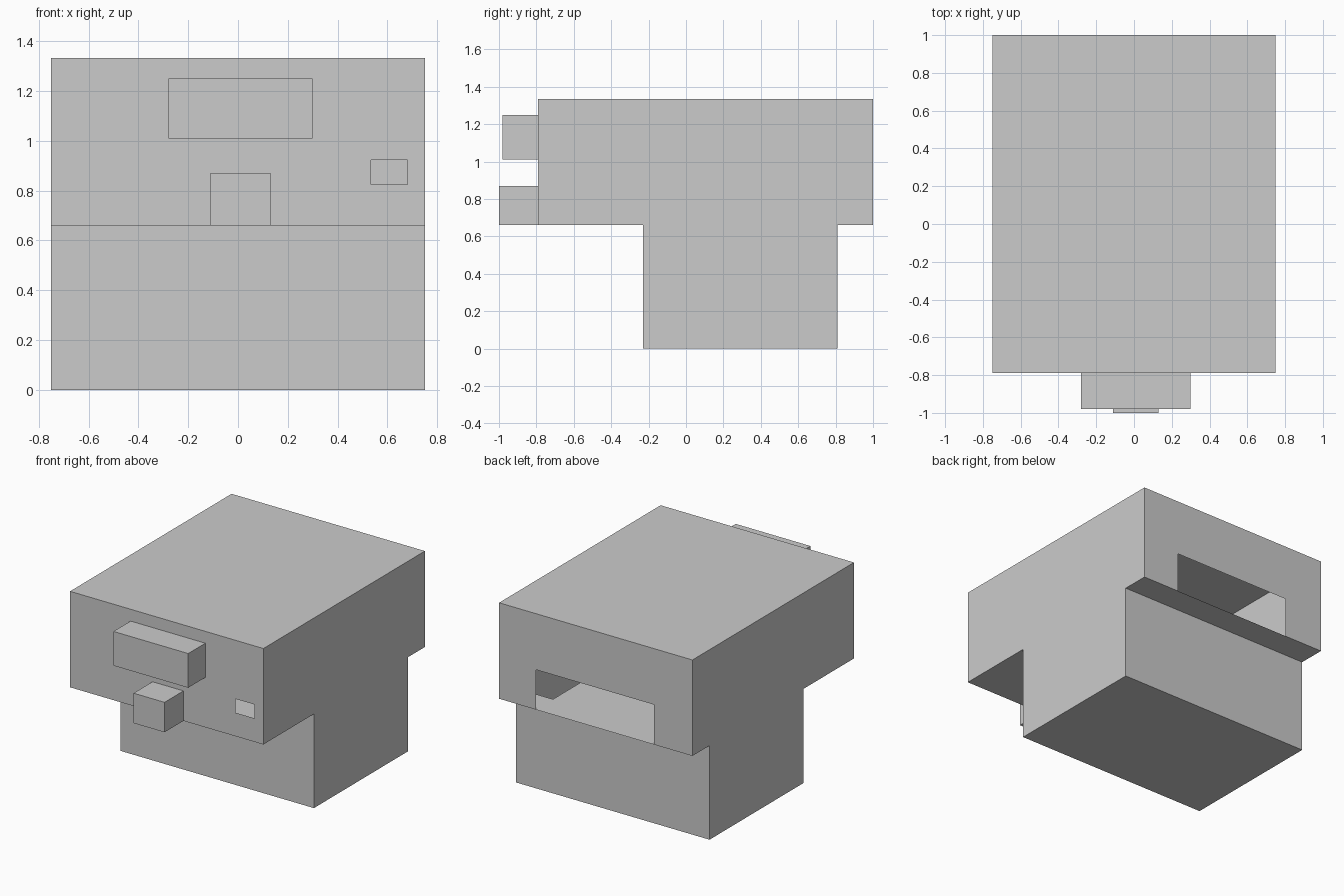
import bpy
import bmesh

if "Cube" in bpy.data.objects:
    bpy.data.objects.remove(bpy.data.objects["Cube"])


def panel(bm, axis, pos, sign, us, vs, holes=()):
    """Flat panel across one axis, facing sign; us and vs are its extents on
    the other two axes (in xyz order); rectangular holes (u0, u1, v0, v1)."""
    us = sorted(set(us) | {u for h in holes for u in h[:2]})
    vs = sorted(set(vs) | {v for h in holes for v in h[2:]})
    for u0, u1 in zip(us, us[1:]):
        for v0, v1 in zip(vs, vs[1:]):
            cu, cv = (u0 + u1) / 2, (v0 + v1) / 2
            if any(a < cu < b and c < cv < d for a, b, c, d in holes):
                continue
            verts = []
            for u, v in ((u0, v0), (u1, v0), (u1, v1), (u0, v1)):
                co = [u, v]
                co.insert(axis, pos)
                verts.append(bm.verts.new(co))
            face = bm.faces.new(verts)
            face.normal_update()
            if face.normal[axis] * sign < 0:
                face.normal_flip()


def shell(name, x, y, z, holes=None, skip=()):
    """Thin hollow box; holes and skipped sides are keyed by (axis, side)."""
    bm = bmesh.new()
    ext = (x, y, z)
    for axis in range(3):
        u, v = [ext[i] for i in range(3) if i != axis]
        for side in (0, 1):
            if (axis, side) not in skip:
                panel(bm, axis, ext[axis][side], 2 * side - 1, u, v,
                      (holes or {}).get((axis, side), ()))
    bmesh.ops.remove_doubles(bm, verts=bm.verts, dist=1e-4)
    mesh = bpy.data.meshes.new(name)
    bm.to_mesh(mesh)
    bm.free()
    obj = bpy.data.objects.new(name, mesh)
    bpy.context.collection.objects.link(obj)
    return obj


BOTTOM, TOP, FRONT, BACK = (2, 0), (2, 1), (1, 0), (1, 1)
W = (-0.75, 0.75)
Z_MID = 0.66
Y_FRONT = -0.79
BASE_Y = (-0.23, 0.81)
hood = (-0.28, 0.30, 1.01, 1.25)
spout = (-0.11, 0.13, Z_MID, 0.87)
slot = (0.535, 0.68, 0.825, 0.922)
rear = (-0.45, 0.465, Z_MID, 0.94)

# Upper housing: small front slot, wide rear opening, open into the other parts
shell("upper_housing", W, (Y_FRONT, 1.0), (Z_MID, 1.333),
      {FRONT: [hood, spout, slot], BACK: [rear], BOTTOM: [W + BASE_Y]})

# Lower base, open at the top
shell("lower_base", W, BASE_Y, (0, Z_MID), skip=(TOP,))

# Inner shelf leading in from the rear opening
shell("inner_shelf", rear[:2], BASE_Y, (Z_MID, Z_MID),
      skip=((0, 0), (0, 1), FRONT, BACK, BOTTOM))

# Two front blocks, open towards the housing
for name, r, y in (("front_hood", hood, -0.98), ("front_spout", spout, -1.0)):
    shell(name, r[:2], (y, Y_FRONT), r[2:], skip=(BACK,))
